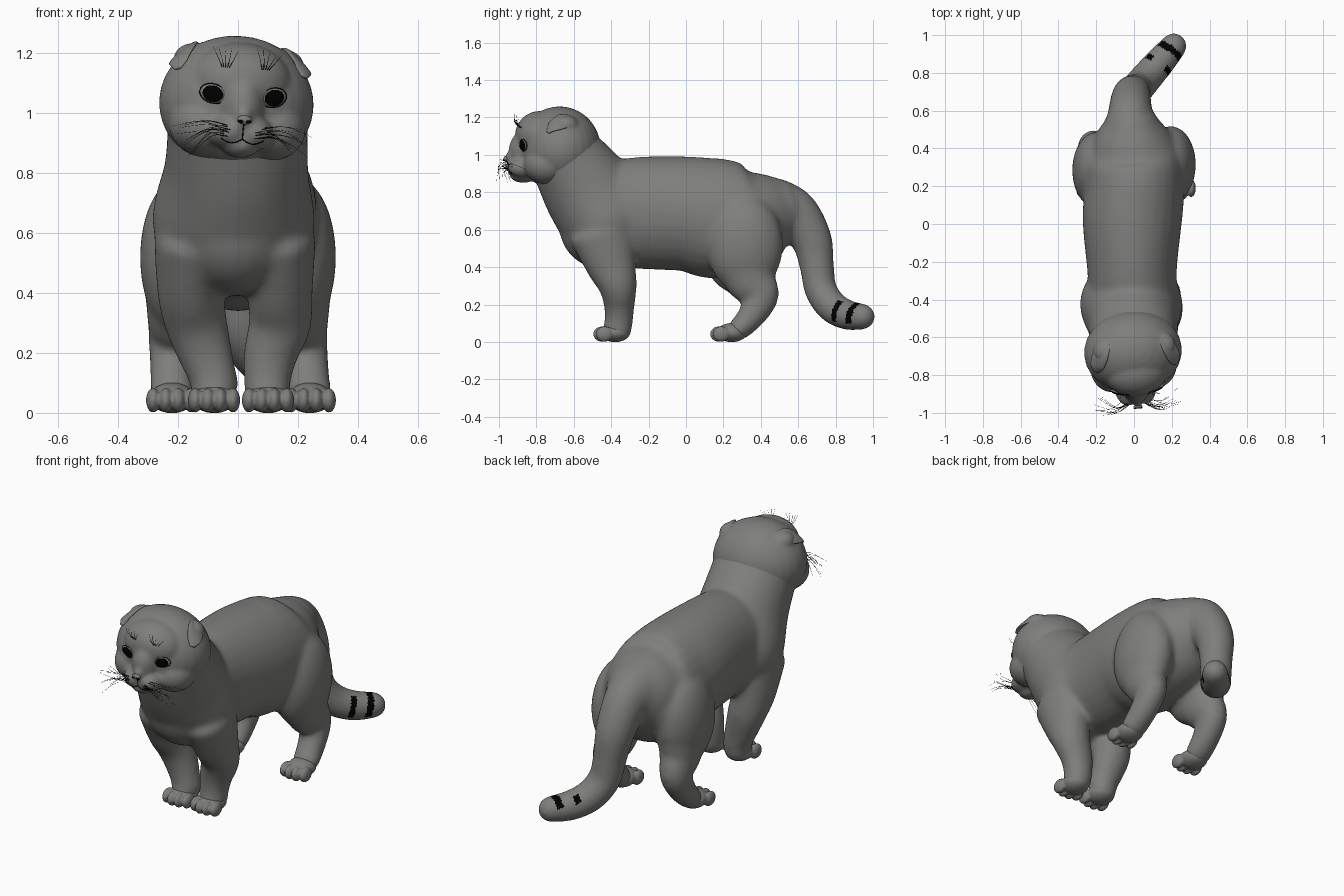
import bpy, bmesh, random
from math import sin, cos, pi, radians
from mathutils import Matrix, Vector
from mathutils.bvhtree import BVHTree

random.seed(4)
cube = bpy.data.objects.get("Cube")
if cube:
    bpy.data.objects.remove(cube, do_unlink=True)


def material(name, colour):
    m = bpy.data.materials.new(name)
    m.use_nodes = True
    m.diffuse_color = (*colour, 1)
    m.node_tree.nodes["Principled BSDF"].inputs["Base Color"].default_value = (*colour, 1)
    return m


FUR = material("grey fur", (0.21, 0.21, 0.2))
BLACK = material("black", (0.0, 0.0, 0.0))


def ball(bm, centre, radii, rot=None):
    """Ellipsoid with an optional rotation matrix."""
    mat = Matrix.Translation(centre) @ (rot or Matrix()) @ Matrix.Diagonal((*radii, 1))
    bmesh.ops.create_uvsphere(bm, u_segments=28, v_segments=18, radius=1, matrix=mat)


def spline(points, steps=5):
    """Catmull-Rom interpolation through tuples of any length."""
    p = [points[0]] + list(points) + [points[-1]]
    out = []
    for i in range(1, len(p) - 2):
        for k in range(steps):
            t = k / steps
            out.append([0.5 * (2 * b + (c - a) * t + (2 * a - 5 * b + 4 * c - d) * t * t
                               + (3 * b - a - 3 * c + d) * t ** 3)
                        for a, b, c, d in zip(*p[i - 1:i + 3])])
    return out + [list(points[-1])]


def loft(bm, points, cap=0.8, across=(1, 0, 0), n=28):
    """Rounded tube through (x, y, z, half width, half depth) sections."""
    pts = spline(points)
    rings = []
    for i, q in enumerate(pts):
        ends = pts[max(i - 1, 0)], pts[min(i + 1, len(pts) - 1)]
        t = (Vector(ends[1][:3]) - Vector(ends[0][:3])).normalized()
        side = Vector(across)
        side = (side - t * side.dot(t)).normalized()
        rings.append((Vector(q[:3]), t, side, t.cross(side), q[3], q[4]))

    def dome(ring, sign):
        c, t, u, v, a, b = ring
        return [(c + t * sign * cap * min(a, b) * sin(f), t, u, v, a * cos(f), b * cos(f))
                for f in (0.4, 0.8, 1.15, 1.45)]

    rings = dome(rings[0], -1)[::-1] + rings + dome(rings[-1], 1)
    loops = [[bm.verts.new(c + u * a * cos(2 * pi * k / n) + v * b * sin(2 * pi * k / n))
              for k in range(n)] for c, t, u, v, a, b in rings]
    for lo, hi in zip(loops, loops[1:]):
        for k in range(n):
            bm.faces.new((lo[k], lo[(k + 1) % n], hi[(k + 1) % n], hi[k]))
    bm.faces.new(loops[0][::-1])
    bm.faces.new(loops[-1])


def finish(name, bm, mat=FUR, voxel=0, smooth=0, matrix=None):
    """Make the object; fuse its pieces when a voxel size is given."""
    bmesh.ops.recalc_face_normals(bm, faces=bm.faces[:])
    me = bpy.data.meshes.new(name)
    bm.to_mesh(me)
    bm.free()
    ob = bpy.data.objects.new(name, me)
    bpy.context.collection.objects.link(ob)
    if voxel:
        mod = ob.modifiers.new("Fuse", "REMESH")
        mod.mode = "VOXEL"
        mod.voxel_size = voxel
        mod = ob.modifiers.new("Soften", "SMOOTH")
        mod.factor = 0.5
        mod.iterations = smooth
        graph = bpy.context.evaluated_depsgraph_get()
        ob.data = bpy.data.meshes.new_from_object(ob.evaluated_get(graph))
        ob.modifiers.clear()
    ob.data.materials.clear()
    ob.data.materials.append(mat)
    for p in ob.data.polygons:
        p.use_smooth = True
    if matrix:
        ob.matrix_world = matrix
    return ob


def strands(name, lines, thickness, taper=1.0, closed=False):
    """Thin black lines on the head, one spline each."""
    cu = bpy.data.curves.new(name, "CURVE")
    cu.dimensions = "3D"
    cu.bevel_depth = thickness
    cu.bevel_resolution = 1
    for line in lines:
        sp = cu.splines.new("POLY")
        sp.points.add(len(line) - 1)
        sp.use_cyclic_u = closed
        for i, q in enumerate(line):
            sp.points[i].co = (*q[:3], 1)
            sp.points[i].radius = 1 + (taper - 1) * i / (len(line) - 1)
    cu.materials.append(BLACK)
    ob = bpy.data.objects.new(name, cu)
    bpy.context.collection.objects.link(ob)
    ob.matrix_world = HEAD


# Torso, neck, tail and legs fused into one body
bm = bmesh.new()
loft(bm, [(0, -.42, .69, .235, .275), (-.01, -.25, .69, .237, .3), (-.01, 0, .685, .262, .307),
          (0, .16, .66, .265, .322), (0, .34, .66, .255, .292), (-.01, .46, .695, .205, .215),
          (-.015, .55, .72, .14, .155)], cap=0.5)
loft(bm, [(0, -.65, 1.0, .235, .2), (-.005, -.53, .82, .24, .243),
          (-.015, -.42, .64, .272, .245), (-.01, -.38, .5, .225, .175)], cap=0.6)
ball(bm, (-.005, -.665, 1.03), (.252, .2, .222))
ball(bm, (-.01, -.46, .62), (.215, .218, .225))
loft(bm, [(-.02, .46, .74, .14, .14), (-.02, .575, .69, .12, .132), (-.015, .67, .55, .105, .11),
          (0, .70, .4, .09, .092), (.02, .72, .28, .088, .087), (.07, .78, .19, .086, .086),
          (.14, .86, .145, .081, .081), (.21, .942, .135, .071, .071)], cap=1.0)
for s in (-1, 1):
    loft(bm, [(s * .15 - .01, -.45, .58, .12, .175), (s * .15 - .01, -.4, .41, .11, .135),
              (s * .14, -.365, .3, .105, .104), (s * .11, -.357, .2, .092, .083),
              (s * .09 + .008, -.36, .11, .079, .076), (s * .09 + .01, -.37, .055, .077, .078)], cap=0.5)
    ball(bm, (s * .195, .3 + s * .015, .52), (.133, .205, .265))
    ball(bm, (s * .12, .38, .61), (.13, .14, .14))
    loft(bm, [(s * .2, .31, .45, .115, .165), (s * .205, .35, .33, .1, .138),
              (s * .217, .402, .245, .082, .096), (s * .225 + .005, .35, .14, .075, .075),
              (s * .23 + .01, .275, .06, .074, .06)], cap=0.5)
body = finish("body", bm, voxel=0.011, smooth=30)

# Stripes over the top and left of the tail tip
body.data.materials.append(BLACK)
for p in body.data.polygons:
    c, n = p.center, p.normal
    along = .6 * c.x + .8 * c.y + .25 * (.2 - c.z)
    left = .8 * n.x - .6 * n.y > -.1
    if c.y > .7 and c.z < .3:
        whole = abs(along - .857) < .019 and n.z > (-.55 if left else .35)
        broken = abs(along - .757) < .017 and (-.55 if left else .35) < n.z < .8
        p.material_index = int(whole or broken)

# Paws with four toes each
for place, spread, front in (("front", .09, -.5), ("hind", .23, .125)):
    for s, hand in ((-1, "right"), (1, "left")):
        bm = bmesh.new()
        x = s * spread + .01
        ball(bm, (x, front + .12, .05), (.075, .082, .051))
        for i in (-1.5, -.5, .5, 1.5):
            ball(bm, (x + i * .042, front + .043 + .014 * abs(i), .042), (.024, .046, .041))
        finish(f"{place}_paw_{hand}", bm, voxel=0.006, smooth=2)

# Head, built in its own frame with a slight turn and tilt
HEAD = (Matrix.Translation((-.005, -.68, 1.03)) @ Matrix.Rotation(radians(6), 4, "Z")
        @ Matrix.Rotation(radians(4), 4, "Y"))
bm = bmesh.new()
ball(bm, (0, .005, .002), (.26, .22, .227))
ball(bm, (0, -.1, .075), (.17, .135, .13))
ball(bm, (0, -.14, -.01), (.085, .13, .13))
ball(bm, (0, -.21, -.045), (.04, .08, .05))
ball(bm, (0, -.19, -.135), (.065, .075, .045))
for s in (-1, 1):
    ball(bm, (s * .115, -.075, -.075), (.115, .125, .105))
    ball(bm, (s * .042, -.185, -.095), (.07, .095, .058))
    ball(bm, (s * .15, .02, .14), (.07, .07, .055))
head = finish("head", bm, voxel=0.009, smooth=12, matrix=HEAD)
tree = BVHTree.FromPolygons([v.co for v in head.data.vertices],
                            [p.vertices[:] for p in head.data.polygons])


def on_face(x, z, lift=0.0):
    """Point and normal on the front of the head."""
    p, n, _, _ = tree.ray_cast(Vector((x, -1, z)), Vector((0, 1, 0)))
    return p + n * lift, n


# Ears folded forward, and slanted eyes
rims = []
for s, hand in ((-1, "right"), (1, "left")):
    bm = bmesh.new()
    loft(bm, [(s * .15, .06, .165, .035, .015), (s * .182, .005, .163, .05, .014),
              (s * .207, -.05, .137, .042, .01), (s * .213, -.08, .108, .016, .007)],
         across=(.75, 0, -.65 * s))
    finish(f"ear_{hand}", bm, matrix=HEAD)

    p, n = on_face(s * .1, .03, .003)
    n = (n * 2 + Vector((0, -1, 0))).normalized()
    turn = n.to_track_quat("Z", "Y").to_matrix().to_4x4() @ Matrix.Rotation(radians(10 * s), 4, "Z")
    bm = bmesh.new()
    ball(bm, p, (.046, .032, .01), turn)
    finish(f"eye_{hand}", bm, matrix=HEAD)
    bm = bmesh.new()
    ball(bm, p + n * .007, (.035, .028, .007), turn)
    finish(f"pupil_{hand}", bm, BLACK, matrix=HEAD)
    frame = Matrix.Translation(p) @ turn
    rims.append([frame @ Vector((.047 * cos(a * pi / 12), .033 * sin(a * pi / 12), .002))
                 for a in range(24)])
strands("eye_rims", rims, .0017, closed=True)

# Nose, nostrils and mouth
p, n = on_face(0, -.052)
bm = bmesh.new()
ball(bm, p, (.024, .011, .015))
finish("nose", bm, matrix=HEAD)
bm = bmesh.new()
for s in (-1, 1):
    ball(bm, p + Vector((s * .014, -.009, -.006)), (.01, .004, .005))
finish("nostrils", bm, BLACK, matrix=HEAD)
mouth = [[on_face(0, -.065 - .01 * i, .001)[0] for i in range(6)]]
for s in (-1, 1):
    mouth.append([on_face(s * .012 * i, -.117 - .014 * sin(i * pi / 6), .001)[0] for i in range(7)])
strands("mouth", mouth, .002)

# Whiskers on the cheeks and above the eyes
hairs = []
for s in (-1, 1):
    for i in range(12):
        a = on_face(s * random.uniform(.04, .085), random.uniform(-.115, -.07))[0]
        reach = random.uniform(.11, .17)
        fall = random.uniform(-.1, .01)
        sweep = random.uniform(-.05, .07)
        b = a + Vector((s * reach * .45, -.025 + sweep * .3, fall * .2 + .012))
        c = a + Vector((s * reach, sweep, fall))
        hairs.append(spline([a, b, c], 4))
    for i in range(5):
        a = on_face(s * (.055 + .006 * i), .12)[0]
        c = a + Vector((s * (i - 1.5) * .015, -.02, random.uniform(.045, .07)))
        hairs.append(spline([a, (a + c) / 2 + Vector((0, -.01, 0)), c], 4))
strands("whiskers", hairs, .0012, taper=0.3)
